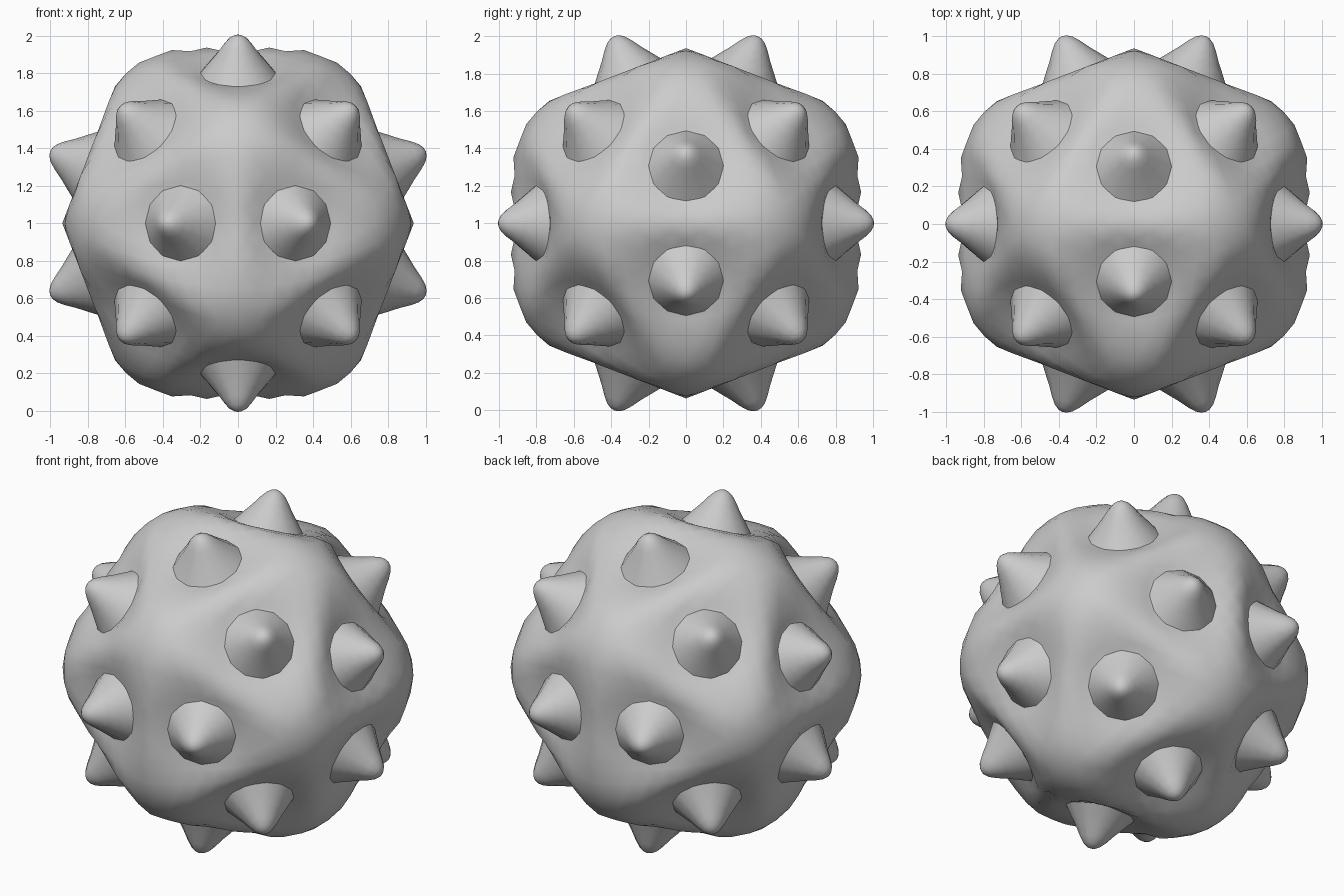
import bpy, bmesh, math
from mathutils import Vector

old = bpy.data.objects.get("Cube")
if old:
    bpy.data.objects.remove(old, do_unlink=True)

PHI = (1 + math.sqrt(5)) / 2
CENTRE = Vector((0, 0, 1))

grey = bpy.data.materials.new("plain grey")
grey.use_nodes = True
grey.diffuse_color = (0.6, 0.6, 0.6, 1)
grey.node_tree.nodes["Principled BSDF"].inputs["Base Color"].default_value = (0.6, 0.6, 0.6, 1)


def cyclic(a, b):
    """Unit directions (0, +-a, +-b) and their cyclic permutations."""
    out = []
    for s in (-1, 1):
        for t in (-1, 1):
            p = (0, s * a, t * b)
            out += [Vector(p[i:] + p[:i]).normalized() for i in range(3)]
    return out


def finish(bm, name):
    bmesh.ops.recalc_face_normals(bm, faces=bm.faces[:])
    for f in bm.faces:
        f.smooth = True
    mesh = bpy.data.meshes.new(name)
    bm.to_mesh(mesh)
    bm.free()
    mesh.materials.append(grey)
    obj = bpy.data.objects.new(name, mesh)
    bpy.context.collection.objects.link(obj)
    return obj


def curve(table, x):
    """Smoothly eased lookup in a short table of (x, y) points."""
    for (x0, y0), (x1, y1) in zip(table, table[1:]):
        if x <= x1:
            return y0 + (y1 - y0) * (x - x0) / (x1 - x0)
    return table[-1][1]


# Spike directions: the corners of a dodecahedron
spikes = cyclic(1 / PHI, PHI)
spikes += [Vector((x, y, z)).normalized() for x in (-1, 1) for y in (-1, 1) for z in (-1, 1)]

# Body: rounded icosahedron, sunken in a ring around every spike
RADIUS = [(0, 0.85), (11, 0.86), (14, 0.885), (17, 0.913), (21, 0.935),
          (27, 0.98), (32, 0.997), (38, 1.006)]
bm = bmesh.new()
for d in cyclic(1, PHI):
    bm.verts.new(d)
bmesh.ops.convex_hull(bm, input=bm.verts[:])
bmesh.ops.subdivide_edges(bm, edges=bm.edges[:], cuts=11, use_grid_fill=True)
for v in bm.verts:
    d = v.co.normalized()
    angle = min(math.degrees(d.angle(s)) for s in spikes)
    v.co = CENTRE + d * curve(RADIUS, angle)
finish(bm, "body")

# Spike: blunt bell-shaped cone turned from a profile
PROFILE = [(0.215, 0.84), (0.19, 0.87), (0.155, 0.915), (0.115, 0.965),
           (0.08, 1.015), (0.05, 1.05), (0.025, 1.066)]
SIDES = 12
for i, d in enumerate(spikes):
    bm = bmesh.new()
    turn = d.to_track_quat('Z', 'Y')
    rings = []
    for r, h in PROFILE:
        rings.append([bm.verts.new(CENTRE + turn @ Vector(
            (r * math.cos(k * math.tau / SIDES), r * math.sin(k * math.tau / SIDES), h)))
            for k in range(SIDES)])
    tip = bm.verts.new(CENTRE + d * 1.072)
    for k in range(SIDES):
        n = (k + 1) % SIDES
        for low, high in zip(rings, rings[1:]):
            bm.faces.new((low[k], low[n], high[n], high[k]))
        bm.faces.new((rings[-1][k], rings[-1][n], tip))
    finish(bm, f"spike_{i + 1}")
